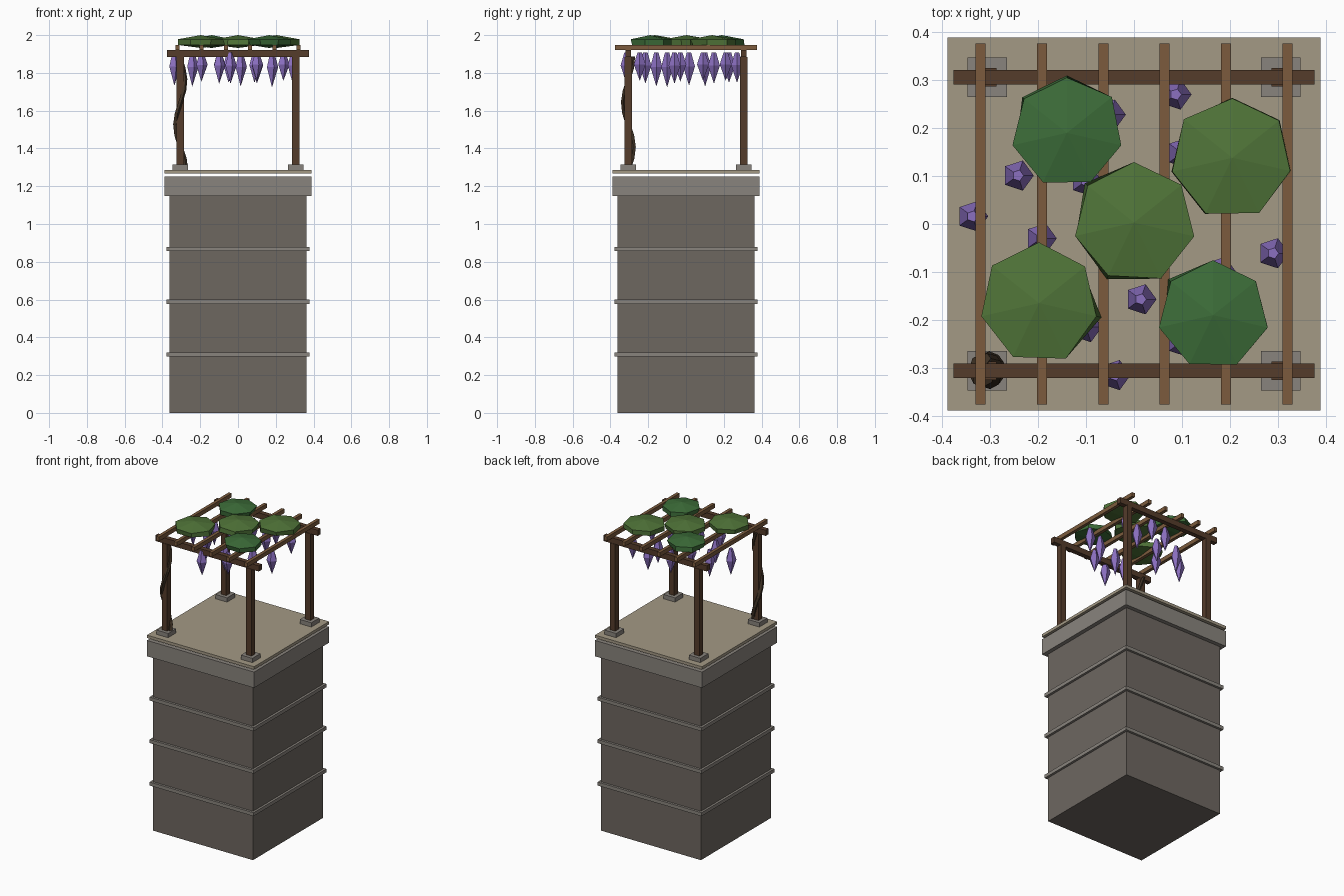
import bpy, bmesh, math, random
from mathutils import Vector

if "Cube" in bpy.data.objects:
    bpy.data.objects.remove(bpy.data.objects["Cube"])

random.seed(4)


def material(name, rgb):
    m = bpy.data.materials.new(name)
    m.diffuse_color = (*rgb, 1)
    m.use_nodes = True
    m.node_tree.nodes["Principled BSDF"].inputs["Base Color"].default_value = m.diffuse_color
    return m


STONE = material("stone", (0.155, 0.135, 0.118))
TRIM = material("trim_stone", (0.25, 0.23, 0.205))
PAVING = material("paving", (0.37, 0.32, 0.235))
WOOD = material("dark_wood", (0.09, 0.045, 0.024))
RAFTER = material("rafter_wood", (0.2, 0.105, 0.047))
BARK = material("bark", (0.055, 0.035, 0.02))
LEAF_A = material("leaf_light", (0.08, 0.175, 0.04))
LEAF_B = material("leaf_dark", (0.045, 0.15, 0.04))
BLOOM = material("bloom", (0.26, 0.16, 0.53))


def finish(name, bm, mat):
    bmesh.ops.recalc_face_normals(bm, faces=bm.faces)
    me = bpy.data.meshes.new(name)
    bm.to_mesh(me)
    bm.free()
    me.materials.append(mat)
    ob = bpy.data.objects.new(name, me)
    bpy.context.collection.objects.link(ob)
    return ob


def box(name, x, y, z0, z1, sx, sy, mat):
    bm = bmesh.new()
    bmesh.ops.create_cube(bm, size=1)
    for v in bm.verts:
        v.co = Vector((x + v.co.x * sx, y + v.co.y * sy, (z0 + z1) / 2 + v.co.z * (z1 - z0)))
    return finish(name, bm, mat)


def skin(name, rings, mat):
    """Join rings of points; a one-point ring is a tip, open ends get capped."""
    bm = bmesh.new()
    loops = [[bm.verts.new(p) for p in r] for r in rings]
    for a, b in zip(loops, loops[1:]):
        n = max(len(a), len(b))
        for i in range(n):
            j = (i + 1) % n
            if len(a) == 1:
                bm.faces.new((a[0], b[i], b[j]))
            elif len(b) == 1:
                bm.faces.new((a[i], a[j], b[0]))
            else:
                bm.faces.new((a[i], a[j], b[j], b[i]))
    for end in (loops[0], loops[-1]):
        if len(end) > 2:
            bm.faces.new(end)
    return finish(name, bm, mat)


def ring(x, y, z, r, n, phase=0.0, jitter=0.0):
    pts = []
    for i in range(n):
        a = phase + 2 * math.pi * i / n
        q = r * (1 + random.uniform(-jitter, jitter))
        pts.append((x + q * math.cos(a), y + q * math.sin(a), z))
    return pts


# Tower with bands, cornice and floating roof deck
box("tower", 0, 0, 0, 1.15, 0.725, 0.725, STONE)
for i in range(3):
    z = 0.298 + i * 0.279
    box(f"tower_band_{i}", 0, 0, z, z + 0.023, 0.755, 0.755, TRIM)
box("cornice", 0, 0, 1.148, 1.252, 0.778, 0.778, TRIM)
box("roof_deck", 0, 0, 1.268, 1.287, 0.778, 0.778, PAVING)

# Pergola posts on stone feet
P = 0.306
for sx in (-1, 1):
    for sy in (-1, 1):
        box("post_foot", sx * P, sy * P, 1.286, 1.315, 0.083, 0.083, TRIM)
        box("post", sx * P, sy * P, 1.31, 1.885, 0.038, 0.038, WOOD)

# Beams and rafters
for s in (-1, 1):
    box("beam", 0, s * P, 1.883, 1.92, 0.752, 0.031, WOOD)
for i in range(6):
    box(f"rafter_{i}", -0.32 + i * 0.128, 0, 1.92, 1.947, 0.021, 0.752, RAFTER)

# Leaf clumps: seven-sided shallow domes with uneven undersides
for i, (x, y, r, mat) in enumerate((
        (-0.14, 0.19, 0.117, LEAF_B), (0.205, 0.138, 0.126, LEAF_A),
        (0.0, 0.003, 0.126, LEAF_A), (-0.198, -0.165, 0.126, LEAF_A),
        (0.165, -0.19, 0.115, LEAF_B))):
    up = math.pi / 2
    skin(f"leaf_clump_{i}", [
        [(x, y, 2.0)],
        ring(x, y, 1.978, r, 7, up, 0.03),
        ring(x, y, 1.948, r * 0.97, 7, up, 0.09),
        [(x, y, 1.932)]], mat)

# Hanging blossoms: five-sided spindles (x, y, length)
blooms = (
    (-0.337, 0.016, 0.175), (-0.242, 0.101, 0.18), (-0.194, -0.03, 0.155),
    (-0.1, 0.09, 0.15), (-0.1, -0.215, 0.165), (-0.05, 0.228, 0.16),
    (-0.04, -0.315, 0.165), (0.014, -0.157, 0.18), (0.087, 0.27, 0.16),
    (0.1, 0.148, 0.165), (0.1, -0.245, 0.15), (0.18, -0.1, 0.185),
    (0.24, 0.21, 0.15), (0.29, -0.061, 0.165))
for i, (x, y, l) in enumerate(blooms):
    top = 1.908
    skin(f"blossom_{i}", [
        ring(x, y, top, 0.012, 5),
        ring(x, y, top - l * 0.42, 0.033, 5),
        [(x, y, top - l)]], BLOOM)

# Vine trunk winding up the front left post
rings = []
for k in range(11):
    z = 1.288 + k * 0.06
    a = (z - 1.29) / 0.47 * 2 * math.pi
    c = Vector((-P + 0.026 * math.cos(a), -P + 0.026 * math.sin(a), z))
    rings.append(ring(c.x, c.y, c.z, 0.016 - 0.0005 * k, 5))
skin("vine_trunk", rings, BARK)
